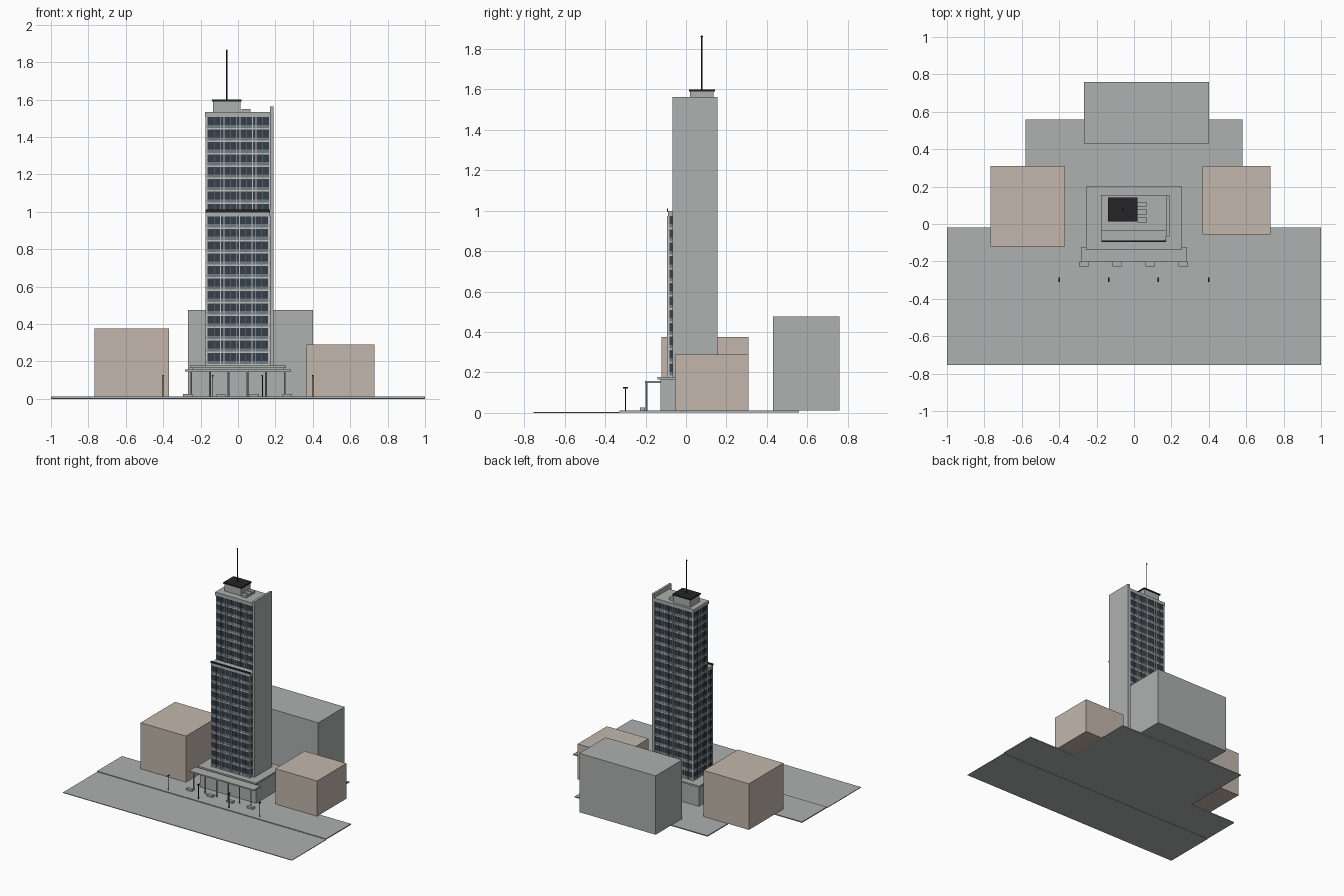
import bpy
import bmesh
from mathutils import Matrix, Vector

cube = bpy.data.objects.get("Cube")
if cube:
    bpy.data.objects.remove(cube, do_unlink=True)


def material(name, r, g, b):
    m = bpy.data.materials.new(name)
    m.use_nodes = True
    m.diffuse_color = (r, g, b, 1)
    for node in m.node_tree.nodes:
        if node.type == 'BSDF_PRINCIPLED':
            node.inputs["Base Color"].default_value = (r, g, b, 1)
    return m


CONCRETE = material("concrete grey", 0.42, 0.44, 0.43)
LIGHT = material("pale trim", 0.52, 0.54, 0.53)
TAN = material("tan masonry", 0.54, 0.47, 0.41)
GLASS = material("slate glass", 0.035, 0.05, 0.068)
SPANDREL = material("blue grey spandrel", 0.17, 0.2, 0.225)
BLACK = material("black metal", 0.018, 0.018, 0.018)


def boxes(name, mat, spans):
    """One object made of boxes given as (x0, x1, y0, y1, z0, z1)."""
    bm = bmesh.new()
    for x0, x1, y0, y1, z0, z1 in spans:
        centre = Vector((x0 + x1, y0 + y1, z0 + z1)) / 2
        size = Matrix.Diagonal((x1 - x0, y1 - y0, z1 - z0, 1))
        bmesh.ops.create_cube(bm, size=1, matrix=Matrix.Translation(centre) @ size)
    return finish(name, mat, bm)


def finish(name, mat, bm):
    mesh = bpy.data.meshes.new(name)
    bm.to_mesh(mesh)
    bm.free()
    mesh.materials.append(mat)
    ob = bpy.data.objects.new(name, mesh)
    bpy.context.collection.objects.link(ob)
    return ob


def rod(name, mat, x, y, z0, z1, radius, sides=8):
    bm = bmesh.new()
    bmesh.ops.create_cone(bm, cap_ends=True, segments=sides, radius1=radius,
                          radius2=radius, depth=z1 - z0,
                          matrix=Matrix.Translation((x, y, (z0 + z1) / 2)))
    return finish(name, mat, bm)


# Ground
PAVE = 0.011
boxes("road", CONCRETE, [(-1, 1, -0.755, -0.33, 0, 0.005)])
boxes("pavement", CONCRETE, [(-1, 1, -0.33, -0.02, 0.003, PAVE),
                             (-0.58, 0.58, -0.02, 0.56, 0.003, PAVE)])

# Neighbouring blocks
boxes("left_neighbour", TAN, [(-0.767, -0.37, -0.12, 0.31, PAVE, 0.375)])
boxes("right_neighbour", TAN, [(0.365, 0.73, -0.055, 0.31, PAVE, 0.29)])
boxes("rear_neighbour", CONCRETE, [(-0.267, 0.4, 0.43, 0.76, PAVE, 0.476)])

# Podium with roof slab and entrance canopy
boxes("podium", CONCRETE, [(-0.245, 0.245, -0.125, 0.19, PAVE, 0.165)])
boxes("podium_roof", CONCRETE, [(-0.256, 0.256, -0.14, 0.2, 0.165, 0.178)])
boxes("canopy", CONCRETE, [(-0.283, 0.283, -0.204, -0.124, 0.147, 0.157)])
for i in range(6):
    rod("canopy_column", CONCRETE, -0.25 + i * 0.1, -0.195, PAVE, 0.147, 0.005)

# Benches and street lamps
for i in range(4):
    x = -0.268 + i * 0.177
    boxes("bench", CONCRETE, [(x - 0.025, x + 0.025, -0.228, -0.202, PAVE, 0.026)])
for x in (-0.4, -0.135, 0.13, 0.4):
    rod("lamp_post", BLACK, x, -0.3, PAVE, 0.122, 0.003, 6)
    boxes("lamp_head", BLACK, [(x - 0.004, x + 0.004, -0.311, -0.287, 0.12, 0.127)])


# Window wall: glass core, spandrels, floor edges and vertical fins
PITCH = 0.0664
BASE = 0.178


def window_block(name, x0, x1, y0, y1, floors, sides):
    top = BASE + floors * PITCH
    boxes(name + "_glass", GLASS, [(x0, x1, y0, y1, BASE, top)])

    def ring(out, z0, z1):
        return (x0 - out, x1 + out, y0 - out, y1 + out, z0, z1)

    levels = [BASE + i * PITCH for i in range(floors)]
    boxes(name + "_spandrels", SPANDREL,
          [ring(0.002, z + 0.007, z + 0.025) for z in levels])
    boxes(name + "_floor_edges", LIGHT,
          [ring(0.0035, z, z + 0.008) for z in levels])

    fins, bars = [], []
    half = 0.0022
    for side in sides:
        along_x = side in ("front", "back")
        a, b = (x0, x1) if along_x else (y0, y1)
        bays = max(1, round((b - a) / 0.085))
        edge = {"front": y0, "back": y1, "left": x0, "right": x1}[side]
        sign = 1 if side in ("back", "right") else -1
        lo, hi = sorted((edge, edge + sign * 0.006))

        def strip(c, h):
            u0, u1 = max(a, c - h), min(b, c + h)
            if along_x:
                return (u0, u1, lo, hi, BASE, top)
            return (lo, hi, u0, u1, BASE, top)

        for i in range(bays + 1):
            c = a + (b - a) * i / bays
            if 0 < i < bays:
                fins += [strip(c - 0.009, half), strip(c + 0.009, half)]
            else:
                fins.append(strip(c, 0.006))
            if i < bays and b - a > 0.05:
                bars.append(strip(c + (b - a) / bays / 2, 0.0012))
    boxes(name + "_fins", LIGHT, fins)
    if bars:
        boxes(name + "_window_bars", SPANDREL, bars)
    return top


# Tower, with a shallow lower block across its front
top = window_block("tower", -0.168, 0.172, -0.027, 0.149, 20, ("front", "back", "left"))
boxes("tower_roof", CONCRETE, [(-0.176, 0.172, -0.034, 0.155, top, 1.532)])
low = window_block("lower_block", -0.168, 0.167, -0.088, -0.025, 12,
                   ("front", "left", "right"))
boxes("lower_block_roof", CONCRETE, [(-0.174, 0.171, -0.09, -0.027, low, 0.999)])
boxes("lower_block_rail", BLACK, [(-0.174, 0.171, -0.095, -0.088, 0.997, 1.011)])
boxes("side_wall", CONCRETE, [(0.171, 0.189, -0.066, 0.155, BASE, 1.563)])

# Rooftop
boxes("plant_room", CONCRETE, [(-0.133, 0.014, 0.02, 0.137, 1.53, 1.592)])
boxes("plant_room_roof", BLACK, [(-0.139, 0.02, 0.014, 0.143, 1.59, 1.6)])
for y in (0.023, 0.066, 0.104):
    boxes("air_unit", CONCRETE, [(0.018, 0.067, y - 0.014, y + 0.014, 1.53, 1.55)])
rod("mast", BLACK, -0.06, 0.078, 1.6, 1.862, 0.003)
bm = bmesh.new()
bmesh.ops.create_icosphere(bm, subdivisions=1, radius=0.006,
                           matrix=Matrix.Translation((-0.06, 0.078, 1.862)))
finish("mast_tip", BLACK, bm)
